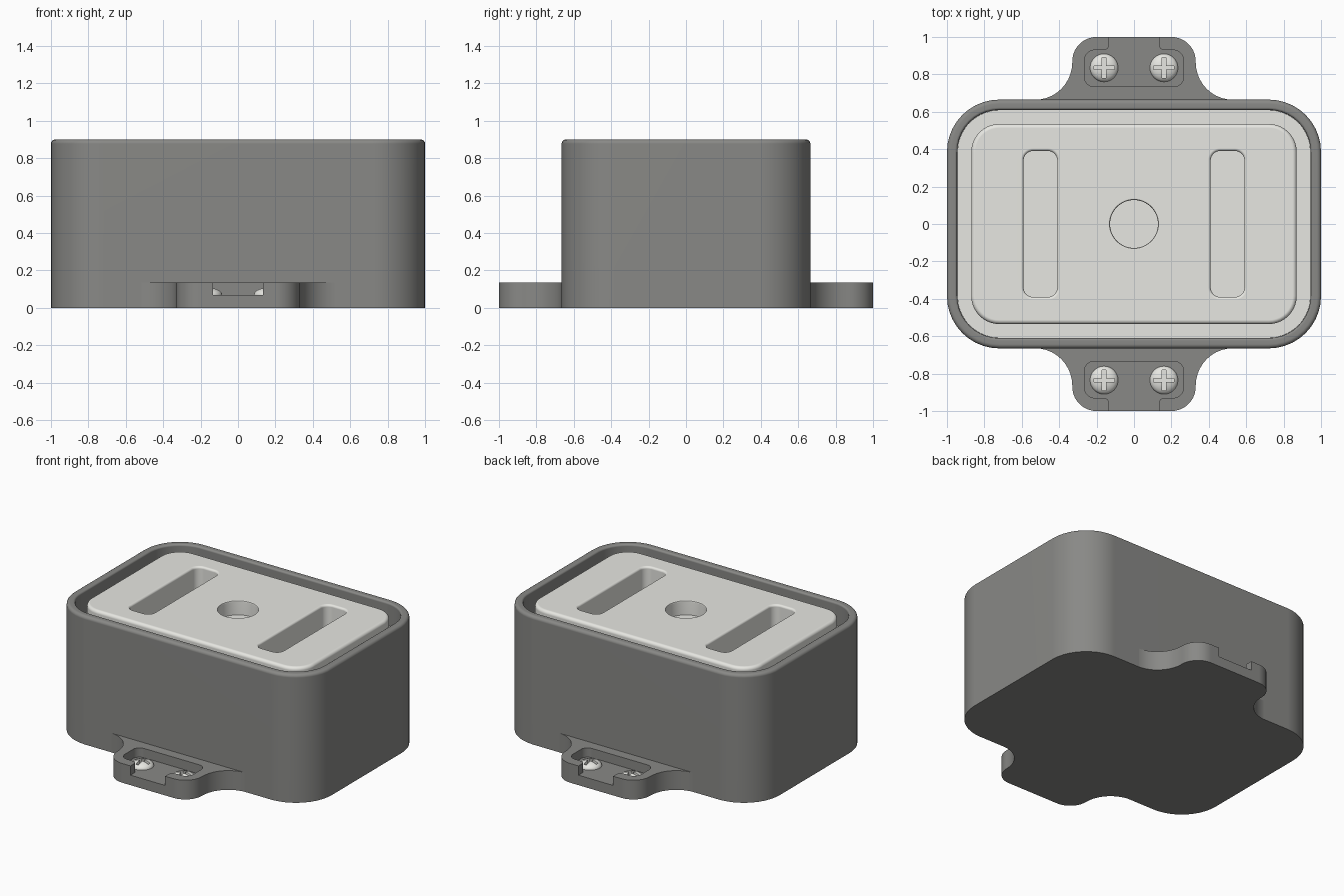
import bpy, bmesh, math
from mathutils import Vector

if "Cube" in bpy.data.objects:
    bpy.data.objects.remove(bpy.data.objects["Cube"])


def material(name, color):
    m = bpy.data.materials.new(name)
    m.diffuse_color = color
    m.use_nodes = True
    m.node_tree.nodes["Principled BSDF"].inputs["Base Color"].default_value = m.diffuse_color
    return m


DARK = material("dark_grey", (0.25, 0.25, 0.24, 1))
LIGHT = material("off_white", (0.8, 0.8, 0.76, 1))


def fillet(corners, n=10):
    """Outline from (x, y, radius) corners, each rounded with an arc."""
    out = []
    for i, (x, y, r) in enumerate(corners):
        p = Vector((x, y))
        if r <= 0:
            out.append(p)
            continue
        a = (Vector(corners[i - 1][:2]) - p).normalized()
        b = (Vector(corners[(i + 1) % len(corners)][:2]) - p).normalized()
        half = a.angle(b) / 2
        c = p + (a + b).normalized() * r / math.sin(half)
        t = r / math.tan(half)
        v0, v1 = p + a * t - c, p + b * t - c
        sweep = v0.angle_signed(v1)
        for k in range(n + 1):
            ang = math.atan2(v0.y, v0.x) - sweep * k / n
            out.append(c + Vector((math.cos(ang), math.sin(ang))) * r)
    return out


def rounded_rect(hx, hy, r, cx=0, n=10):
    return fillet([(cx + sx * hx, sy * hy, r)
                   for sx, sy in ((-1, -1), (1, -1), (1, 1), (-1, 1))], n)


def circle(r, cx=0, cy=0, n=48):
    return [Vector((cx + r * math.cos(2 * math.pi * k / n),
                    cy + r * math.sin(2 * math.pi * k / n))) for k in range(n)]


def loft(name, rings, mat=None):
    """Closed solid through a stack of (outline, z) rings."""
    bm = bmesh.new()
    loops = [[bm.verts.new((p.x, p.y, z)) for p in pts] for pts, z in rings]
    for lo, hi in zip(loops, loops[1:]):
        for i in range(len(lo)):
            j = (i + 1) % len(lo)
            bm.faces.new((lo[i], lo[j], hi[j], hi[i]))
    bm.faces.new(loops[0][::-1])
    bm.faces.new(loops[-1])
    bmesh.ops.recalc_face_normals(bm, faces=bm.faces)
    me = bpy.data.meshes.new(name)
    bm.to_mesh(me)
    bm.free()
    ob = bpy.data.objects.new(name, me)
    bpy.context.collection.objects.link(ob)
    if mat:
        me.materials.append(mat)
    return ob


def activate(ob):
    bpy.ops.object.select_all(action='DESELECT')
    ob.select_set(True)
    bpy.context.view_layer.objects.active = ob


def cut(ob, cutter):
    activate(ob)
    mod = ob.modifiers.new("cut", 'BOOLEAN')
    mod.operation, mod.solver, mod.object = 'DIFFERENCE', 'EXACT', cutter
    bpy.ops.object.modifier_apply(modifier=mod.name)
    bpy.data.objects.remove(cutter)


def smooth(ob):
    activate(ob)
    bpy.ops.object.shade_smooth_by_angle(angle=math.radians(32))
    mod = ob.modifiers.new("weighted", 'WEIGHTED_NORMAL')
    mod.keep_sharp = True


def quarter(r, steps=4):
    """(inset, drop) pairs rounding an outer edge from wall to top."""
    return [(r * (1 - math.cos(a)), r * (1 - math.sin(a)))
            for a in (math.pi / 2 * k / steps for k in range(steps + 1))]


# Housing: open-topped box with a rounded rim
def shell(d):
    return rounded_rect(1 - d, 0.665 - d, 0.28 - d)


TOP, FLOOR = 0.9, 0.74
edge = quarter(0.022)
rings = [(shell(0), 0)] + [(shell(i), TOP - d) for i, d in edge]
rings += [(shell(0.055 - i * 0.6), TOP - d * 0.6) for i, d in edge[::-1]]
rings += [(shell(0.055), FLOOR - 0.5)]
smooth(loft("housing", rings, DARK))


# Insert: flange in the housing with a raised plateau
def plate(d):
    return rounded_rect(0.87 - d, 0.535 - d, 0.15 - d)


P = 0.89
rings = [(shell(0.056), FLOOR - 0.48), (shell(0.056), FLOOR), (plate(0), FLOOR)]
rings += [(plate(i), P - d) for i, d in edge]
insert = loft("insert_panel", rings, LIGHT)

# Two long slots and a round hole, with softened mouths
soft = [(0.015 - i, d) for i, d in quarter(0.015, 3)]
for cx in (-0.5, 0.5):
    rings = [(rounded_rect(0.09, 0.39, 0.05, cx), P - 0.36)]
    rings += [(rounded_rect(0.09 + g, 0.39 + g, 0.05 + g, cx), P - z)
              for g, z in ((0, 0.015), (0.002, 0.0075), (0.0075, 0.002), (0.015, 0))]
    rings += [(rounded_rect(0.105, 0.405, 0.065, cx), P + 0.05)]
    cut(insert, loft("slot_cutter", rings))
rings = [(circle(0.128), P - 0.1), (circle(0.128), P - 0.01), (circle(0.131), P - 0.003),
         (circle(0.138), P), (circle(0.138), P + 0.05)]
cut(insert, loft("hole_cutter", rings))
smooth(insert)

# Mounting tabs front and back, each with an open pocket and two screws
half_tab = [(0.6, 0.63, 0), (0.6, 0.664, 0), (0.33, 0.664, 0.2), (0.33, 1, 0.13)]
half_pocket = [(0.265, 0.735, 0.05), (0.265, 0.93, 0.055), (0.135, 0.93, 0.025), (0.135, 1.1, 0)]


def mirrored(half, sy):
    pts = half + [(-x, y, r) for x, y, r in half[::-1]]
    return fillet([(x, sy * y, r) for x, y, r in pts])


for side, sy in (("front", -1), ("back", 1)):
    outline = mirrored(half_tab, sy)
    tab = loft(side + "_tab", [(outline, 0), (outline, 0.135)], DARK)
    pocket = mirrored(half_pocket, sy)
    cut(tab, loft("pocket_cutter", [(pocket, 0.07), (pocket, 0.2)]))
    smooth(tab)
    for end, cx in (("left", -0.16), ("right", 0.16)):
        cy = sy * 0.835
        # Domed screw head with a cross recess
        dome = [(circle(0.075, cx, cy, 32), 0.06)]
        for k in range(7):
            a = math.pi / 2 * k / 7
            dome.append((circle(0.075 * math.cos(a), cx, cy, 32), 0.07 + 0.038 * math.sin(a)))
        screw = loft(f"{side}_{end}_screw", dome, LIGHT)
        w, l = 0.01, 0.055
        plus = [(w, l), (w, w), (l, w), (l, -w), (w, -l), (-w, -l),
                (-w, -w), (-l, -w), (-l, w), (-w, w), (-w, l)]
        plus.insert(4, (w, -w))
        pts = [Vector((cx + x, cy + y)) for x, y in plus]
        cut(screw, loft("cross_cutter", [(pts, 0.083), (pts, 0.2)]))
        smooth(screw)
